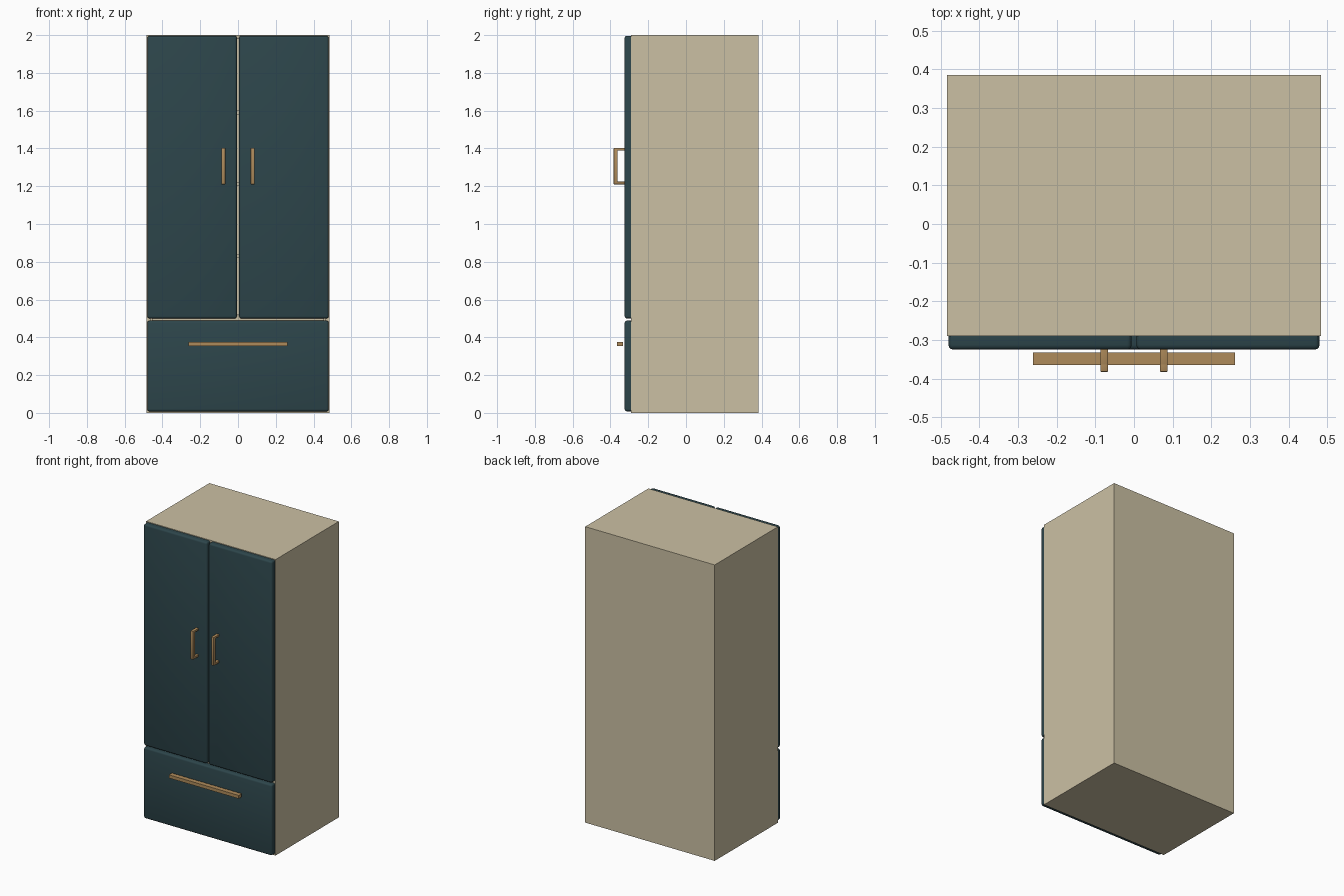
import bpy, bmesh
from mathutils import Vector

if "Cube" in bpy.data.objects:
    bpy.data.objects.remove(bpy.data.objects["Cube"], do_unlink=True)


def material(name, rgb):
    m = bpy.data.materials.new(name)
    m.use_nodes = True
    m.diffuse_color = (*rgb, 1)
    m.node_tree.nodes["Principled BSDF"].inputs["Base Color"].default_value = (*rgb, 1)
    return m


CREAM = material("cream enamel", (0.60, 0.53, 0.37))
TEAL = material("dark teal", (0.026, 0.06, 0.07))
BRASS = material("brushed brass", (0.43, 0.26, 0.105))


def finish(bm, name, mat):
    bmesh.ops.recalc_face_normals(bm, faces=bm.faces)
    mesh = bpy.data.meshes.new(name)
    bm.to_mesh(mesh)
    bm.free()
    mesh.materials.append(mat)
    obj = bpy.data.objects.new(name, mesh)
    bpy.context.scene.collection.objects.link(obj)
    return obj


def add_box(bm, lo, hi):
    lo, hi = Vector(lo), Vector(hi)
    verts = bmesh.ops.create_cube(bm, size=1)["verts"]
    for v in verts:
        v.co = (lo + hi) / 2 + v.co * (hi - lo)


def box(name, lo, hi, mat, bevel=0.0, segments=3):
    """Box whose edges are rounded, except those of its back face."""
    bm = bmesh.new()
    add_box(bm, lo, hi)
    if bevel:
        edges = [e for e in bm.edges if min(v.co.y for v in e.verts) < hi[1] - 0.001]
        bmesh.ops.bevel(bm, geom=edges, offset=bevel, segments=segments,
                        profile=0.5, affect='EDGES')
    obj = finish(bm, name, mat)
    if bevel:
        bpy.ops.object.select_all(action='DESELECT')
        obj.select_set(True)
        bpy.context.view_layer.objects.active = obj
        bpy.ops.object.shade_smooth_by_angle()
    return obj


W, FRONT, BACK, H = 0.484, -0.29, 0.385, 2.0
DOOR_FRONT, WALL = -0.325, 0.03

# Cabinet: box with its front face inset and pushed in
bm = bmesh.new()
add_box(bm, (-W, FRONT, 0), (W, BACK, H))
face = min(bm.faces, key=lambda f: f.calc_center_median().y)
bmesh.ops.inset_region(bm, faces=[face], thickness=WALL)
moved = bmesh.ops.extrude_discrete_faces(bm, faces=[face])["faces"][0]
bmesh.ops.translate(bm, verts=moved.verts, vec=(0, BACK - FRONT - WALL, 0))
finish(bm, "cabinet", CREAM)

# Divider and inner shelves
box("divider", (-W + WALL, FRONT, 0.47), (W - WALL, BACK - WALL, 0.52), CREAM)
for i, z in enumerate((0.83, 1.21, 1.59)):
    box(f"shelf_{i + 1}", (-W + WALL, FRONT + 0.02, z - 0.01),
        (W - WALL, BACK - WALL, z + 0.01), CREAM)

# Drawer front and its bar
box("drawer_front", (-0.48, DOOR_FRONT, 0.008), (0.48, FRONT, 0.488), TEAL, 0.012)
box("drawer_handle", (-0.261, -0.365, 0.353), (0.261, -0.333, 0.375), BRASS)

# Paired doors with C-shaped handles
for side, s in (("left", 1), ("right", -1)):
    x0, x1 = sorted((s * 0.006, s * 0.48))
    box(f"{side}_door", (x0, DOOR_FRONT, 0.5), (x1, FRONT, 1.996), TEAL, 0.012)
    h0, h1 = sorted((s * 0.067, s * 0.087))
    box(f"{side}_handle_grip", (h0, -0.383, 1.21), (h1, -0.363, 1.402), BRASS, 0.003, 2)
    for end, z in (("lower", 1.21), ("upper", 1.388)):
        box(f"{side}_handle_{end}_post", (h0, -0.365, z),
            (h1, DOOR_FRONT, z + 0.014), BRASS, 0.002, 2)
